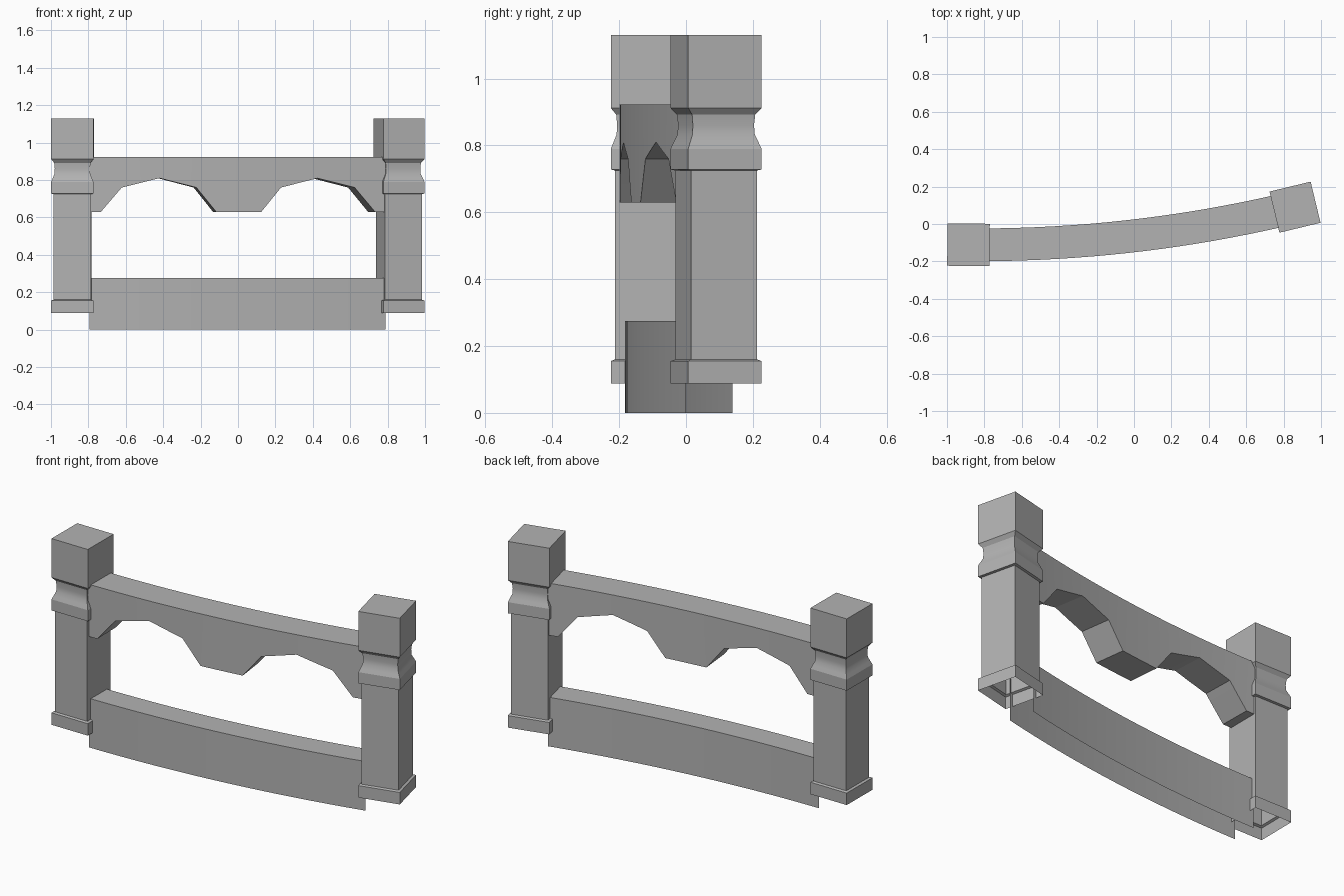
import bpy, bmesh, math
from mathutils import Vector, Matrix

cube = bpy.data.objects.get("Cube")
if cube:
    bpy.data.objects.remove(cube, do_unlink=True)

stone = bpy.data.materials.new("grey_stone")
stone.use_nodes = True
GREY = (0.45, 0.45, 0.45, 1)
stone.diffuse_color = GREY
stone.node_tree.nodes["Principled BSDF"].inputs["Base Color"].default_value = GREY

# Shared arc through both posts
LEFT, RIGHT = Vector((-0.885, -0.111)), Vector((0.861, 0.090))
CHORD = RIGHT - LEFT
ANGLE = math.atan2(CHORD.y, CHORD.x)
HALF = math.radians(7.0)
R = CHORD.length / 2 / math.sin(HALF)
CENTRE = (LEFT + RIGHT) / 2 + Vector((-math.sin(ANGLE), math.cos(ANGLE))) * R * math.cos(HALF)


def arc_point(s, off, z):
    """Point at distance s along the arc, moved off towards the back."""
    t = ANGLE + s / R
    return (CENTRE.x + (R - off) * math.sin(t), CENTRE.y - (R - off) * math.cos(t), z)


def loft(name, rings, closed, cap_top=False):
    bm = bmesh.new()
    loops = [[bm.verts.new(p) for p in ring] for ring in rings]
    for a, b in zip(loops, loops[1:]):
        n = len(a)
        for i in range(n if closed else n - 1):
            j = (i + 1) % n
            bm.faces.new((a[i], b[i], b[j], a[j]))
    if cap_top:
        bm.faces.new(loops[-1])
    mesh = bpy.data.meshes.new(name)
    bm.to_mesh(mesh)
    bm.free()
    mesh.materials.append(stone)
    obj = bpy.data.objects.new(name, mesh)
    bpy.context.collection.objects.link(obj)
    bpy.ops.object.select_all(action='DESELECT')
    obj.select_set(True)
    bpy.context.view_layer.objects.active = obj
    bpy.ops.object.shade_smooth_by_angle(angle=math.radians(20))
    return obj


def rail(name, underside, top, thick, closed):
    """Curved bar whose lower edge follows a list of (s, z) points."""
    stations = []
    for (s0, z0), (s1, z1) in zip(underside, underside[1:]):
        n = max(1, math.ceil((s1 - s0) / 0.1))
        stations += [(s0 + (s1 - s0) * k / n, z0 + (z1 - z0) * k / n) for k in range(n)]
    stations.append(underside[-1])
    h = thick / 2
    rings = [[arc_point(s, -h, z), arc_point(s, -h, top),
              arc_point(s, h, top), arc_point(s, h, z)] for s, z in stations]
    return loft(name, rings, closed)


# Lower rail, an open channel
rail("lower_rail", [(-0.79, 0), (0.79, 0)], 0.275, 0.142, False)

# Upper rail with two faceted arches
half_arch = [(0.12, 0.63), (0.225, 0.76), (0.42, 0.81), (0.62, 0.76), (0.73, 0.63), (0.79, 0.63)]
arches = [(-s, z) for s, z in reversed(half_arch)] + half_arch
rail("arched_upper_rail", arches, 0.922, 0.175, True)

# Square posts: (half width, height) from the foot to the cap
PROFILE = [(0.113, 0.088), (0.113, 0.155), (0.101, 0.160), (0.101, 0.725),
           (0.113, 0.728), (0.113, 0.790), (0.105, 0.810), (0.096, 0.832),
           (0.094, 0.860), (0.097, 0.892), (0.113, 0.912), (0.113, 1.13)]
CORNERS = [(-1, -1), (-1, 1), (1, 1), (1, -1)]


def post(name, place, turn):
    m = Matrix.Translation(place.to_3d()) @ Matrix.Rotation(turn, 4, 'Z')
    rings = [[m @ Vector((x * w, y * w, z)) for x, y in CORNERS] for w, z in PROFILE]
    obj = loft(name, rings, True, True)
    obj.data.flip_normals()


# The clockwise corner order in post() is turned outward by flipping
post("right_post", LEFT, ANGLE - HALF)
post("left_post", RIGHT, ANGLE + HALF)
